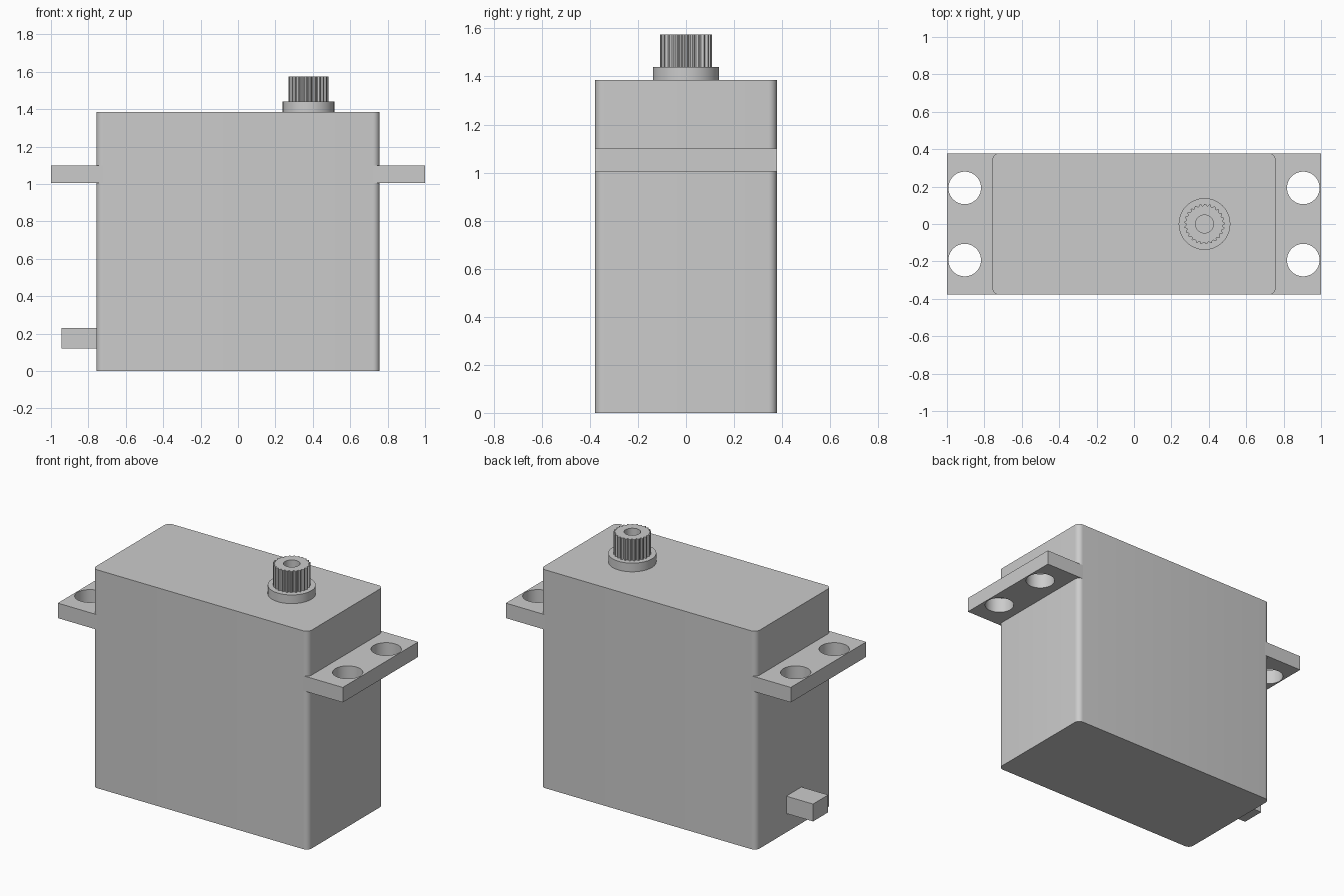
import bpy, bmesh, math
from mathutils import Matrix

default = bpy.data.objects.get("Cube")
if default:
    bpy.data.objects.remove(default, do_unlink=True)

grey = bpy.data.materials.new("plain grey")
grey.use_nodes = True
colour = (0.6, 0.6, 0.6, 1)
grey.diffuse_color = colour
grey.node_tree.nodes["Principled BSDF"].inputs["Base Color"].default_value = colour

HALF_X, HALF_Y, BODY_TOP = 0.757, 0.378, 1.385
SHAFT_X = 0.377
COLLAR_TOP, SHAFT_TOP = 1.44, 1.575


def finish(name, bm, smooth=True):
    """Turn a bmesh into a named, coloured object."""
    bmesh.ops.recalc_face_normals(bm, faces=bm.faces)
    mesh = bpy.data.meshes.new(name)
    bm.to_mesh(mesh)
    bm.free()
    mesh.materials.append(grey)
    obj = bpy.data.objects.new(name, mesh)
    bpy.context.collection.objects.link(obj)
    activate(obj)
    if smooth:
        bpy.ops.object.shade_smooth_by_angle(angle=math.radians(30))
    return obj


def activate(obj):
    bpy.ops.object.select_all(action='DESELECT')
    obj.select_set(True)
    bpy.context.view_layer.objects.active = obj


def add_box(bm, low, high):
    size = [h - l for l, h in zip(low, high)]
    mid = [(h + l) / 2 for l, h in zip(low, high)]
    matrix = Matrix.Translation(mid) @ Matrix.Diagonal((*size, 1))
    bmesh.ops.create_cube(bm, size=1, matrix=matrix)


def add_cylinder(bm, x, y, radius, z0, z1, segments=64):
    bmesh.ops.create_cone(bm, cap_ends=True, segments=segments,
                          radius1=radius, radius2=radius, depth=z1 - z0,
                          matrix=Matrix.Translation((x, y, (z0 + z1) / 2)))


# Case with rounded upright corners
bm = bmesh.new()
add_box(bm, (-HALF_X, -HALF_Y, 0), (HALF_X, HALF_Y, BODY_TOP))
upright = [e for e in bm.edges if abs(e.verts[0].co.z - e.verts[1].co.z) > 1]
bmesh.ops.bevel(bm, geom=upright, offset=0.035, segments=8, profile=0.5,
                affect='EDGES')
finish("case", bm)

# Mounting tabs, each with two screw holes
for side, name in ((-1, "right_mounting_tab"), (1, "left_mounting_tab")):
    bm = bmesh.new()
    ends = sorted((side * 0.722, side))
    add_box(bm, (ends[0], -HALF_Y, 1.005), (ends[1], HALF_Y, 1.1))
    tab = finish(name, bm, smooth=False)

    bm = bmesh.new()
    for y in (-0.193, 0.193):
        add_cylinder(bm, side * 0.905, y, 0.087, 0.9, 1.2)
    cutter = finish("hole_cutter", bm, smooth=False)
    cutter.hide_render = True

    cut = tab.modifiers.new("screw holes", 'BOOLEAN')
    cut.object = cutter
    cut.solver = 'EXACT'
    activate(tab)
    bpy.ops.object.modifier_apply(modifier=cut.name)
    bpy.data.objects.remove(cutter, do_unlink=True)
    activate(tab)
    bpy.ops.object.shade_smooth_by_angle(angle=math.radians(30))

# Cable outlet low on one end
bm = bmesh.new()
add_box(bm, (-0.945, -0.076, 0.12), (-HALF_X + 0.01, 0.076, 0.23))
finish("cable_outlet", bm, smooth=False)

# Collar under the output shaft
bm = bmesh.new()
add_cylinder(bm, SHAFT_X, 0, 0.138, BODY_TOP - 0.01, COLLAR_TOP)
finish("shaft_collar", bm)

# Toothed output shaft with a screw bore
TEETH, STEPS = 25, 4
COUNT = TEETH * STEPS
bm = bmesh.new()


def ring(radius_at, z):
    verts = []
    for i in range(COUNT):
        a = math.tau * i / COUNT
        r = radius_at(i)
        verts.append(bm.verts.new((SHAFT_X + r * math.cos(a), r * math.sin(a), z)))
    return verts


def tooth(i):
    return 0.108 if i % STEPS < 2 else 0.098


def bore(i):
    return 0.048


rings = [ring(tooth, COLLAR_TOP - 0.005), ring(tooth, SHAFT_TOP),
         ring(bore, SHAFT_TOP), ring(bore, COLLAR_TOP + 0.01)]
for lower, upper in zip(rings, rings[1:]):
    for i in range(COUNT):
        j = (i + 1) % COUNT
        bm.faces.new((lower[i], lower[j], upper[j], upper[i]))
bm.faces.new(rings[0])
bm.faces.new(rings[-1])
finish("splined_shaft", bm)
